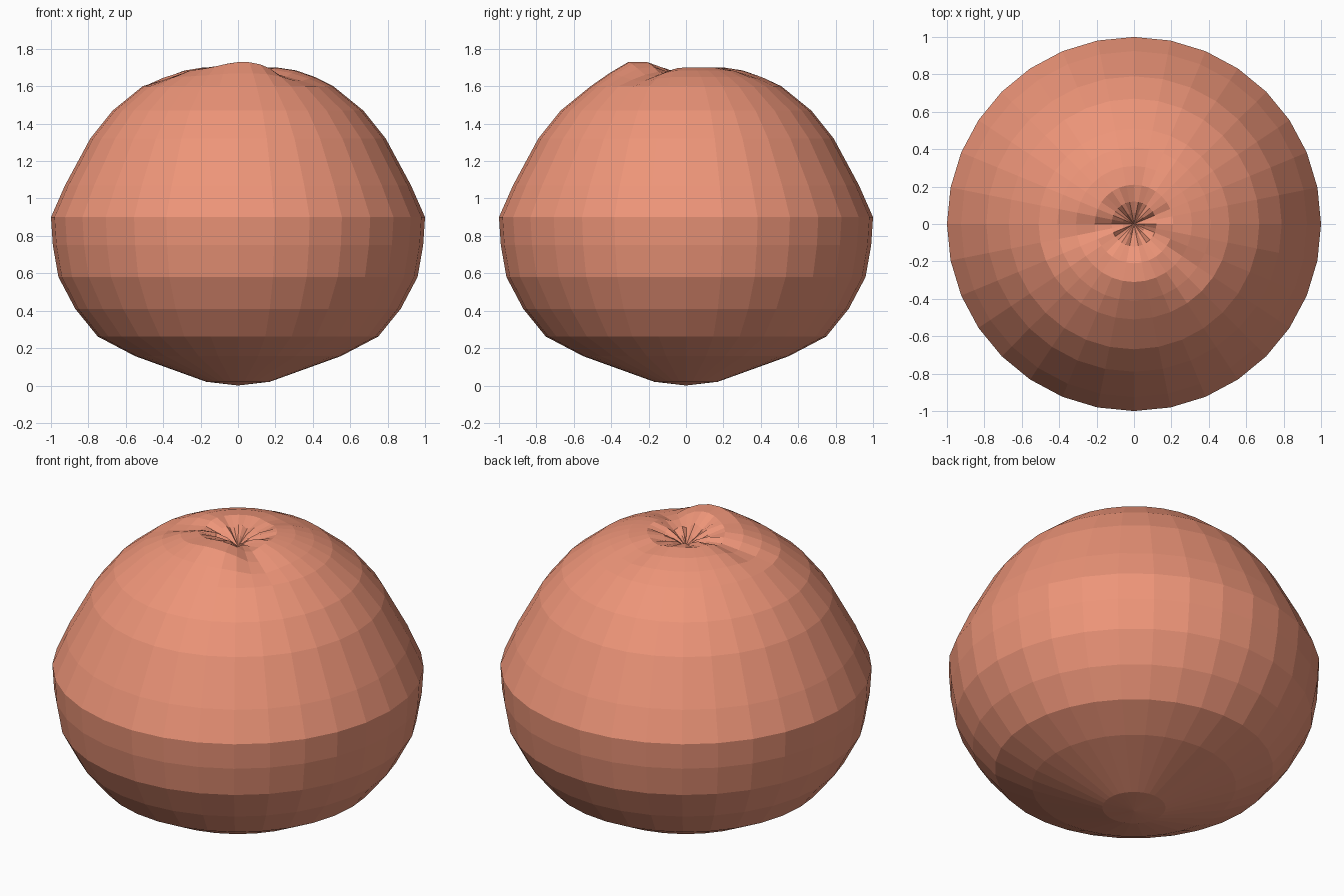
import bpy, bmesh
from math import sin, cos, pi, radians, exp

if "Cube" in bpy.data.objects:
    bpy.data.objects.remove(bpy.data.objects["Cube"])

N = 32
# Radius and height of each ring, bottom to shoulder
PROFILE = [(0.17, 0.02), (0.55, 0.157), (0.75, 0.262), (0.87, 0.41), (0.96, 0.58),
           (0.99, 0.75), (1.0, 0.90), (0.925, 1.07), (0.79, 1.32), (0.67, 1.47), (0.51, 1.60)]
# Uneven crown: radius, height, front bump, crease depth, pucker
CROWN = [(0.41, 1.65, 0.02, 0.025, 0.0), (0.31, 1.685, 0.045, 0.04, 0.0),
         (0.21, 1.70, 0.03, 0.035, 0.0), (0.12, 1.675, 0.01, 0.015, 0.012),
         (0.06, 1.645, 0.0, 0.0, 0.012)]


def near(a, deg, width):
    d = (a - radians(deg) + pi) % (2 * pi) - pi
    return exp(-(d / radians(width)) ** 2)


def crown_height(a, z, bump, crease, pucker):
    folds = near(a, 188, 16) + near(a, 322, 16) + 0.4 * near(a, 75, 14)
    return z + bump * near(a, 275, 32) - crease * folds + pucker * cos(9 * a)


bm = bmesh.new()
angles = [2 * pi * i / N for i in range(N)]
rings = [[bm.verts.new((r * cos(a), r * sin(a), z)) for a in angles] for r, z in PROFILE]
for r, z, bump, crease, pucker in CROWN:
    rings.append([bm.verts.new((r * cos(a), r * sin(a), crown_height(a, z, bump, crease, pucker)))
                  for a in angles])
bottom = bm.verts.new((0, 0, 0))
dimple = bm.verts.new((0, 0, 1.61))
for lo, hi in zip(rings, rings[1:]):
    for i in range(N):
        j = (i + 1) % N
        bm.faces.new((lo[i], lo[j], hi[j], hi[i]))
for i in range(N):
    j = (i + 1) % N
    bm.faces.new((bottom, rings[0][j], rings[0][i]))
    bm.faces.new((dimple, rings[-1][i], rings[-1][j]))

# Faceted round fruit body
mesh = bpy.data.meshes.new("fruit_body")
bm.to_mesh(mesh)
bm.free()
body = bpy.data.objects.new("fruit_body", mesh)
bpy.context.collection.objects.link(body)
mat = bpy.data.materials.new("salmon_skin")
mat.diffuse_color = (0.85, 0.30, 0.19, 1)
mat.use_nodes = True
mat.node_tree.nodes["Principled BSDF"].inputs["Base Color"].default_value = mat.diffuse_color
mesh.materials.append(mat)
